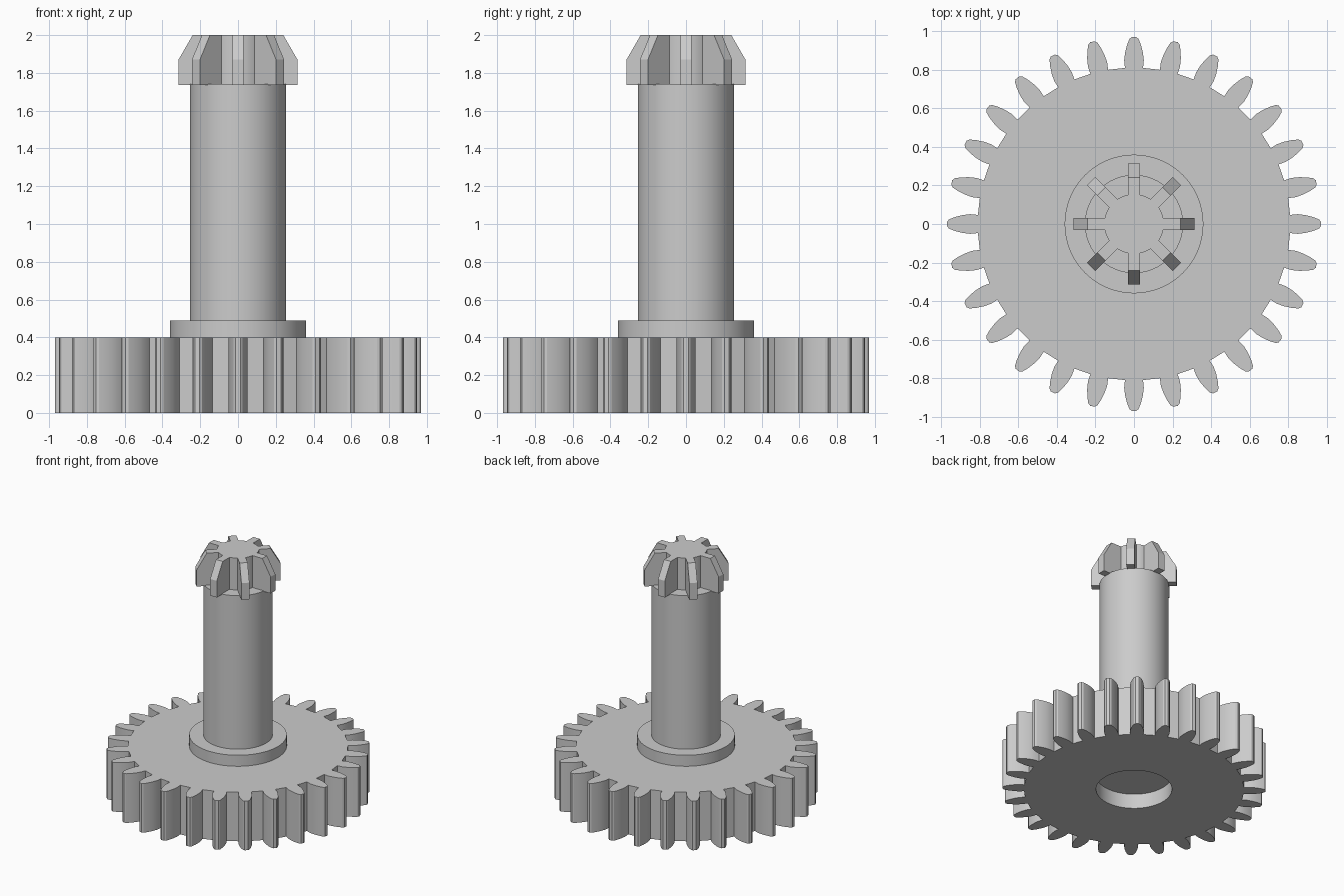
import bpy
import bmesh
import math

cube = bpy.data.objects.get("Cube")
if cube:
    bpy.data.objects.remove(cube)

grey = bpy.data.materials.new("plain_grey")
grey.use_nodes = True
colour = (0.6, 0.6, 0.6, 1)
grey.diffuse_color = colour
grey.node_tree.nodes["Principled BSDF"].inputs["Base Color"].default_value = colour


def repeat_around(count, points):
    """Outline made by turning a short run of points about the centre."""
    outline = []
    for i in range(count):
        a = math.tau * i / count
        c, s = math.cos(a), math.sin(a)
        outline += [(x * c - y * s, x * s + y * c) for x, y in points]
    return outline


def circle(radius):
    return repeat_around(64, [(radius, 0)])


def loft(name, sections):
    """Closed solid through matching outlines given as (height, outline)."""
    bm = bmesh.new()
    rings = [[bm.verts.new((x, y, z)) for x, y in outline] for z, outline in sections]
    n = len(rings[0])
    for low, high in zip(rings, rings[1:]):
        for i in range(n):
            j = (i + 1) % n
            bm.faces.new((low[i], low[j], high[j], high[i]))
    bm.faces.new(rings[0][::-1])
    bm.faces.new(rings[-1])
    mesh = bpy.data.meshes.new(name)
    bm.to_mesh(mesh)
    bm.free()
    mesh.materials.append(grey)
    obj = bpy.data.objects.new(name, mesh)
    bpy.context.collection.objects.link(obj)
    return obj


def smooth(obj):
    bpy.ops.object.select_all(action="DESELECT")
    obj.select_set(True)
    bpy.context.view_layer.objects.active = obj
    bpy.ops.object.shade_smooth_by_angle(angle=math.radians(25))


# Toothed wheel: one curved tooth flank, mirrored and repeated
flank = [(0.81, 0.047), (0.85, 0.051), (0.89, 0.046), (0.93, 0.036), (0.96, 0.024)]
tooth = [(x, -y) for x, y in flank] + [(0.97, -0.012), (0.97, 0.012)] + flank[::-1]
gear_outline = repeat_around(28, tooth)
gear = loft("gear_wheel", [(0, gear_outline), (0.4, gear_outline)])

# Round recess in the underside of the wheel
cutter = loft("recess_cutter", [(-0.1, circle(0.28)), (0.12, circle(0.28))])
cutter.hide_render = True
cut = gear.modifiers.new("recess", "BOOLEAN")
cut.operation = "DIFFERENCE"
cut.solver = "EXACT"
cut.object = cutter
bpy.context.view_layer.objects.active = gear
bpy.ops.object.modifier_apply(modifier=cut.name)
bpy.data.objects.remove(cutter)
smooth(gear)

# Collar and shaft
smooth(loft("collar", [(0.39, circle(0.36)), (0.49, circle(0.36))]))
smooth(loft("shaft", [(0.48, circle(0.255)), (1.74, circle(0.255))]))


# Splined head: eight fins on a round core, sloped towards the top
def splines(reach):
    core, half = 0.155, 0.03
    root = math.sqrt(core ** 2 - half ** 2)
    valley = [(core * math.cos(a), core * math.sin(a))
              for a in (math.radians(d) for d in (17, 22.5, 28))]
    return repeat_around(8, [(root, -half), (reach, -half), (reach, half),
                             (root, half)] + valley)


smooth(loft("splined_head", [(1.735, splines(0.315)), (1.87, splines(0.315)),
                             (2.0, splines(0.24))]))
